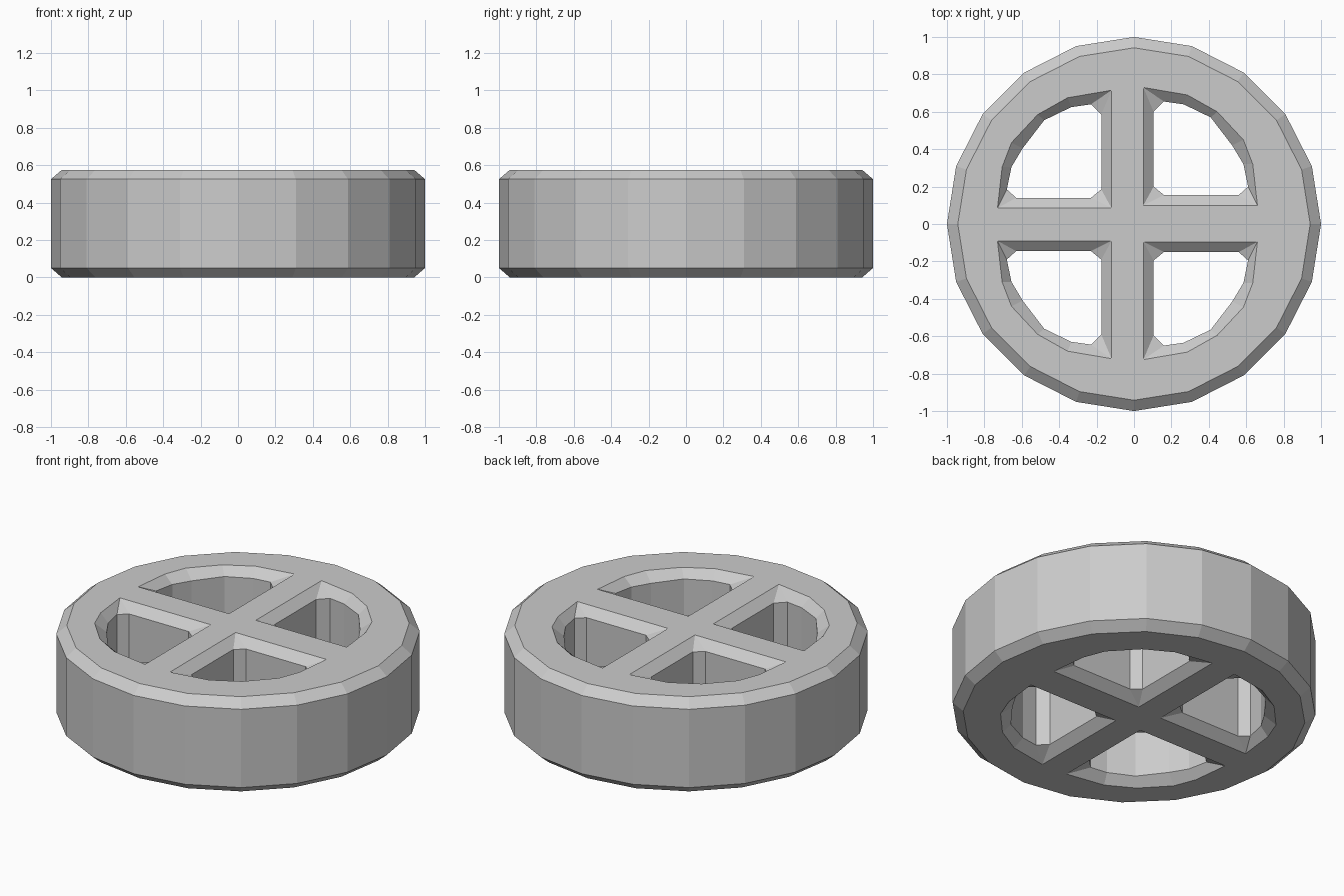
import bpy, bmesh
from math import cos, sin, tau
from mathutils import Vector

if "Cube" in bpy.data.objects:
    bpy.data.objects.remove(bpy.data.objects["Cube"])

H, C = 0.575, 0.05          # wheel height and chamfer height
SIDES = 20

# One quarter opening: wide rim outline (sharp corners doubled) and the narrower wall outline
RIM = [(.05, .73), (.285, .69), (.445, .60), (.585, .45), (.635, .32),
       (.66, .10), (.66, .10), (.05, .10), (.05, .10), (.05, .73)]
WALL = [(.16, .655), (.265, .64), (.41, .57), (.525, .42), (.585, .32),
        (.61, .20), (.56, .155), (.16, .155), (.105, .20), (.105, .60)]
# Side signs and small y shift of each opening; spokes are centred on x = -0.035
OPENINGS = [(1, 1, 0), (-1, 1, -.015), (-1, -1, -.01), (1, -1, -.005)]
MID = -0.035


def place(points, sx, sy, dy):
    return [(MID + sx * (x - MID), sy * (y + dy)) for x, y in points]


def ring(radius):
    return [(radius * cos(tau * i / SIDES), radius * sin(tau * i / SIDES))
            for i in range(SIDES)]


bm = bmesh.new()
verts = {}


def vert(p, z):
    key = (round(p[0], 4), round(p[1], 4), round(z, 4))
    if key not in verts:
        verts[key] = bm.verts.new(key)
    return verts[key]


cap_edges = {0: [], H: []}


def shell(edge, body):
    """Chamfered vertical wall; its end loops bound the two flat caps."""
    levels = [(edge, 0), (body, C), (body, H - C), (edge, H)]
    n = len(edge)
    for (a, za), (b, zb) in zip(levels, levels[1:]):
        for i in range(n):
            j = (i + 1) % n
            corners = [vert(a[i], za), vert(a[j], za), vert(b[j], zb), vert(b[i], zb)]
            bm.faces.new(list(dict.fromkeys(corners)))
    for z in cap_edges:
        for i in range(n):
            e = bm.edges.get((vert(edge[i], z), vert(edge[(i + 1) % n], z))) \
                if vert(edge[i], z) != vert(edge[(i + 1) % n], z) else None
            if e:
                cap_edges[z].append(e)


# Outer tread
shell(ring(0.942), ring(1.0))

# Four openings between the spokes
for sx, sy, dy in OPENINGS:
    shell(place(RIM, sx, sy, dy), place(WALL, sx, sy, dy))

# Flat top and bottom faces around the openings
for z, edges in cap_edges.items():
    bmesh.ops.triangle_fill(bm, edges=edges, use_beauty=True,
                            normal=Vector((0, 0, 1 if z else -1)))

bmesh.ops.recalc_face_normals(bm, faces=bm.faces[:])
mesh = bpy.data.meshes.new("spoked_wheel")
bm.to_mesh(mesh)
bm.free()
wheel = bpy.data.objects.new("spoked_wheel", mesh)
bpy.context.collection.objects.link(wheel)
